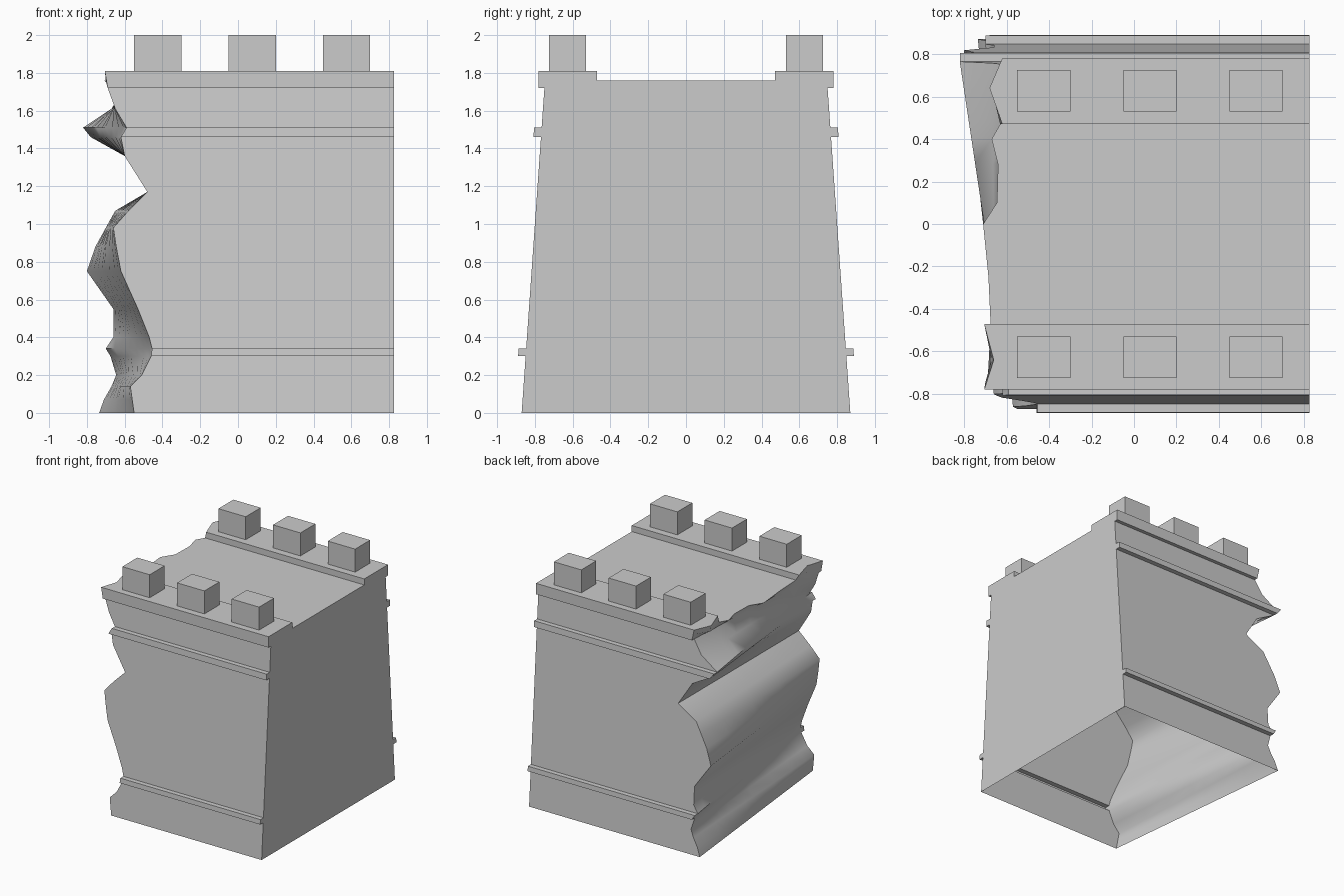
import bpy, bmesh, math

cube = bpy.data.objects.get("Cube")
if cube:
    bpy.data.objects.remove(cube)

stone = bpy.data.materials.new("grey_stone")
stone.use_nodes = True
COLOUR = (0.6, 0.6, 0.6, 1)
stone.diffuse_color = COLOUR
stone.node_tree.nodes["Principled BSDF"].inputs["Base Color"].default_value = COLOUR

END, ROOF, RIM, RIM_LOW = 0.825, 1.76, 1.81, 1.72
LEDGE, IN, OUT, MID = 0.04, 0.47, 0.78, 0.64

# Broken end: height, x at the front edge, x at the back edge
rows = [(0, -.55, -.735), (.07, -.56, -.71), (.14, -.57, -.67), (.2, -.51, -.645),
        (.3, -.46, -.675), (.34, -.455, -.70), (.4, -.47, -.66), (.55, -.53, -.66),
        (.75, -.62, -.80), (.88, -.645, -.755), (.98, -.66, -.70), (1.07, -.58, -.65),
        (1.17, -.48, -.48), (1.36, -.6, -.6), (1.46, -.62, -.78), (1.51, -.59, -.82),
        (1.61, -.65, -.67), (RIM_LOW, -.69, -.60), (ROOF, -.70, -.61)]
# Chipped edge of the roof, front to back
roof_y = [-.747, -MID, -IN, -.25, 0, .1, .28, .4, IN, MID, .747]
roof_x = [-.70, -.67, -.675, -.685, -.71, -.645, -.64, -.67, -.63, -.67, -.61]
# Chipped edge of the raised rims: outer, middle, inner
rim_x = {-1: (-.705, -.66, -.705), 1: (-.62, -.68, -.62)}


def half_width(z):
    return 0.87 - 0.07 * z


bm = bmesh.new()


def face(points):
    return bm.faces.new([bm.verts.new(p) for p in points])


# Broken end surface, ruled from front edge to back edge
grid = []
for z, front, back in rows:
    w = half_width(z)
    line = []
    for y0, x0 in zip(roof_y, roof_x):
        f = y0 / 0.747
        x = x0 if z == ROOF else front + (back - front) * (f + 1) / 2
        line.append((x, f * w, z))
    grid.append(line)
for low, high in zip(grid, grid[1:]):
    for i in range(len(low) - 1):
        face([low[i], low[i + 1], high[i + 1], high[i]])

# Side walls with ledges and rims
outlines = {}
for s in (-1, 1):
    k = 0 if s < 0 else -1
    outline, ledge_end = [], []
    for line in grid[:-1]:
        x, y, z = line[k]
        inner, outer = (x, y, z), (x, y + s * LEDGE, z)
        if z in (.3, 1.46):
            outline += [inner, outer]
            ledge_end = [inner, outer]
        elif z in (.34, 1.51):
            outline += [outer, inner]
            face(ledge_end + [outer, inner])
        else:
            outline.append(inner)
    wall_top = outline[-1]
    rim_low = (wall_top[0], s * OUT, RIM_LOW)
    rim = [(x, s * y, RIM) for x, y in zip(rim_x[s], (OUT, MID, IN))]
    top = grid[-1][:3] if s < 0 else grid[-1][:-4:-1]
    outline += [rim_low] + rim + [top[2]]
    # Broken ends of the rim
    face([wall_top, rim_low, rim[0], top[0]])
    face([top[0], rim[0], rim[1], top[1]])
    face([top[1], rim[1], rim[2], top[2]])
    for a, b in zip(outline, outline[1:]):
        face([a, b, (END, *b[1:]), (END, *a[1:])])
    outlines[s] = outline

# Roof and flat end; the underside stays open
face(grid[-1][2:-2] + [(END, IN, ROOF), (END, -IN, ROOF)])
face([(END, y, z) for _, y, z in outlines[-1] + outlines[1][::-1]])

bmesh.ops.remove_doubles(bm, verts=bm.verts[:], dist=0.0005)
bmesh.ops.recalc_face_normals(bm, faces=bm.faces[:])
mesh = bpy.data.meshes.new("wall_section")
bm.to_mesh(mesh)
bm.free()
mesh.materials.append(stone)
wall = bpy.data.objects.new("wall_section", mesh)
bpy.context.collection.objects.link(wall)
bpy.ops.object.select_all(action="DESELECT")
wall.select_set(True)
bpy.context.view_layer.objects.active = wall
bpy.ops.object.shade_smooth_by_angle(angle=math.radians(55))

# Battlement blocks
for side, s in (("front", -1), ("back", 1)):
    for i in range(3):
        bpy.ops.mesh.primitive_cube_add(size=1, location=(-.425 + .5 * i, s * .627, 1.905))
        block = bpy.context.object
        block.name = f"{side}_battlement_{i + 1}"
        block.scale = (.25, .195, .19)
        block.data.materials.append(stone)
